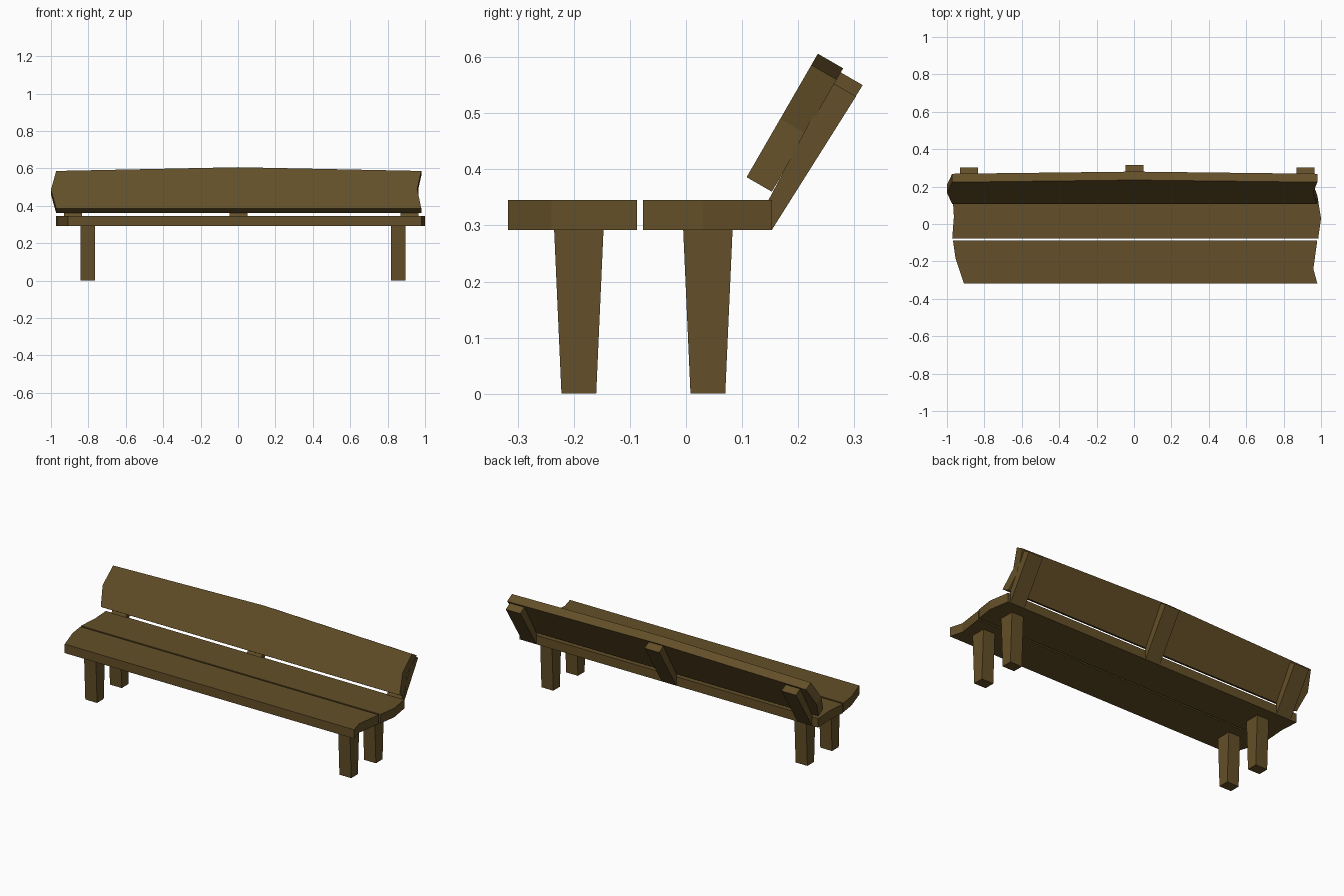
import bpy, bmesh, math
from mathutils import Matrix, Vector

if "Cube" in bpy.data.objects:
    bpy.data.objects.remove(bpy.data.objects["Cube"])

wood = bpy.data.materials.new("brown wood")
wood.diffuse_color = (0.125, 0.078, 0.021, 1)
wood.use_nodes = True
wood.node_tree.nodes["Principled BSDF"].inputs["Base Color"].default_value = wood.diffuse_color


def prism(name, outline, depth, matrix):
    """Extrude a flat outline along local +z, then place it with a matrix."""
    bm = bmesh.new()
    face = bm.faces.new([bm.verts.new((u, v, 0)) for u, v in outline])
    ext = bmesh.ops.extrude_face_region(bm, geom=[face])
    moved = [g for g in ext["geom"] if isinstance(g, bmesh.types.BMVert)]
    bmesh.ops.translate(bm, verts=moved, vec=(0, 0, depth))
    bm.transform(matrix)
    bmesh.ops.recalc_face_normals(bm, faces=bm.faces)
    mesh = bpy.data.meshes.new(name)
    bm.to_mesh(mesh)
    bm.free()
    mesh.materials.append(wood)
    obj = bpy.data.objects.new(name, mesh)
    bpy.context.collection.objects.link(obj)
    return obj


def side_prism(name, profile_yz, x0, x1):
    """Side profile in y, z extruded across x."""
    axes = Matrix(((0, 0, 1, x0), (1, 0, 0, 0), (0, 1, 0, 0), (0, 0, 0, 1)))
    return prism(name, profile_yz, x1 - x0, axes)


# Seat planks with rough-cut ends
lift = Matrix.Translation((0, 0, 0.292))
prism("seat_front_plank",
      [(-0.91, -0.317), (0.98, -0.317), (0.959, -0.24), (0.98, -0.087),
       (-0.968, -0.087), (-0.955, -0.18)], 0.053, lift)
prism("seat_rear_plank",
      [(-0.972, -0.077), (0.985, -0.077), (1.0, 0.03), (0.98, 0.153),
       (-0.97, 0.153), (-0.963, 0.04)], 0.053, lift)

# Leaning backrest plank, outline drawn in its own plane (30 degree lean)
lean = math.radians(30)
up = Vector((0, math.sin(lean), math.cos(lean)))
back = Vector((0, math.cos(lean), -math.sin(lean)))
place = Matrix(((1, up.x, back.x, 0), (0, up.y, back.y, 0.108),
                (0, up.z, back.z, 0.386), (0, 0, 0, 1)))
prism("backrest_plank",
      [(-0.972, 0), (0.98, 0), (0.958, 0.12), (0.98, 0.231), (0, 0.254),
       (-0.972, 0.231), (-1.0, 0.115)], 0.052, place)

# Backrest braces; the middle one is slightly longer
for name, x0, extra in (("left", -0.93, 0), ("middle", -0.045, 1), ("right", 0.87, 0)):
    side_prism(name + "_brace",
               [(0.153, 0.292), (0.303 + 0.012 * extra, 0.53 + 0.02 * extra),
                (0.258 + 0.012 * extra, 0.556 + 0.02 * extra), (0.147, 0.345)],
               x0, x0 + 0.095)

# Tapered legs
for side, x0 in (("left", -0.842), ("right", 0.818)):
    for row, y in (("front", -0.191), ("rear", 0.039)):
        side_prism(f"{row}_{side}_leg",
                   [(y - 0.031, 0), (y + 0.031, 0),
                    (y + 0.044, 0.292), (y - 0.044, 0.292)],
                   x0, x0 + 0.077)
